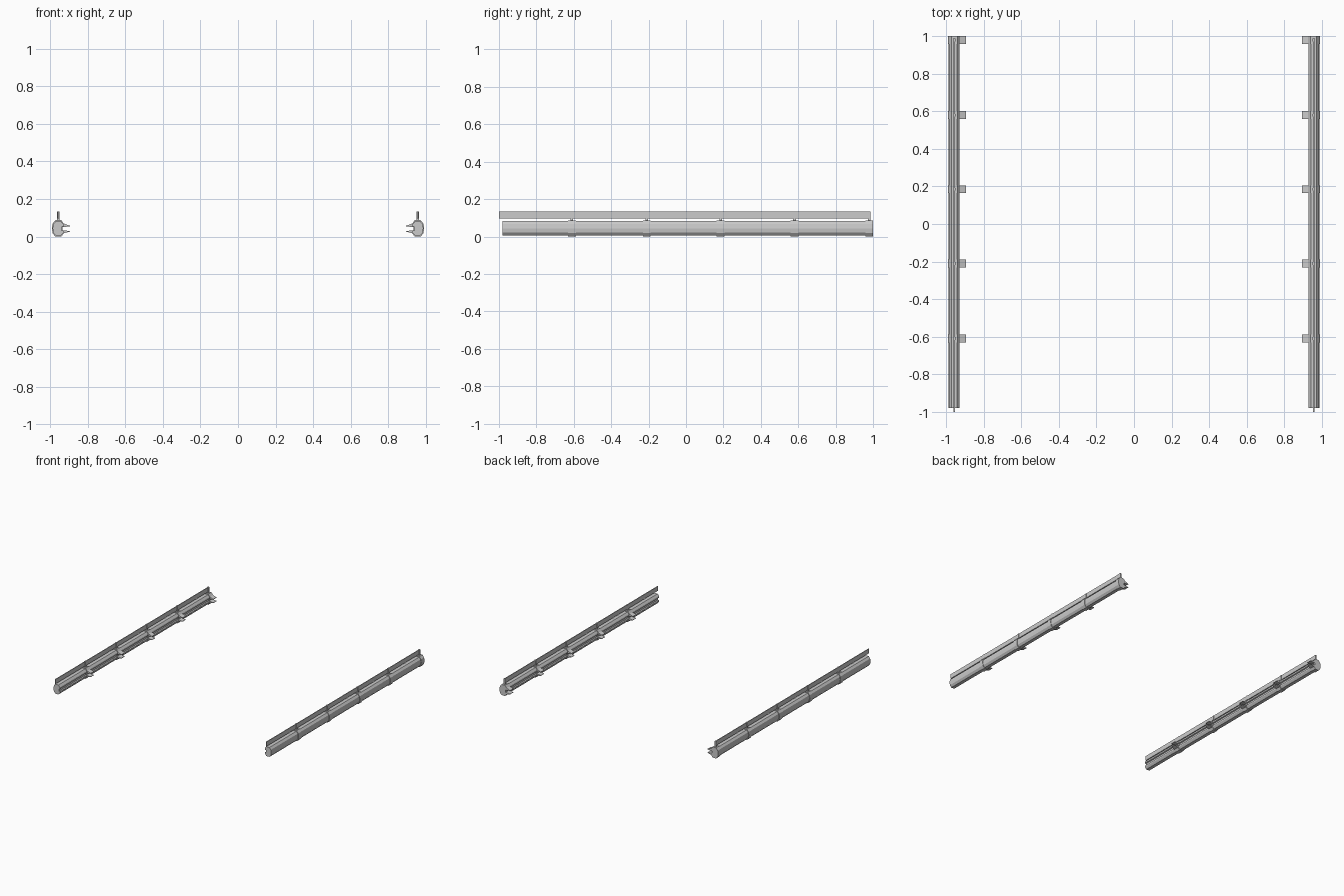
import bpy, bmesh

if "Cube" in bpy.data.objects:
    bpy.data.objects.remove(bpy.data.objects["Cube"])

CX = 0.957
STATIONS = [-0.61, -0.21, 0.185, 0.58, 0.98]


def extrude_y(name, pts, y0, y1, side):
    """Extrude an (x, z) outline along y; x runs outward from the tube centre."""
    bm = bmesh.new()
    a = [bm.verts.new((side * (CX + x), y0, z)) for x, z in pts]
    b = [bm.verts.new((side * (CX + x), y1, z)) for x, z in pts]
    bm.faces.new(a)
    bm.faces.new(b)
    n = len(pts)
    for i in range(n):
        bm.faces.new((a[i], a[(i + 1) % n], b[(i + 1) % n], b[i]))
    bmesh.ops.recalc_face_normals(bm, faces=bm.faces)
    me = bpy.data.meshes.new(name)
    bm.to_mesh(me)
    bm.free()
    ob = bpy.data.objects.new(name, me)
    bpy.context.collection.objects.link(ob)
    return ob


# Tube outline: faceted oval with a shallow channel facing inward
TUBE = [(-0.014, 0.086), (0.014, 0.086), (0.027, 0.070), (0.030, 0.048),
        (0.027, 0.025), (0.014, 0.009), (-0.014, 0.009), (-0.027, 0.025),
        (-0.028, 0.035), (-0.018, 0.037), (-0.018, 0.055), (-0.028, 0.058),
        (-0.027, 0.070)]
# Bracket outline: slightly larger band with two inward prongs
BRACKET = [(-0.016, 0.091), (0.016, 0.091), (0.031, 0.072), (0.034, 0.048),
           (0.031, 0.023), (0.016, 0.004), (-0.016, 0.004), (-0.030, 0.022),
           (-0.062, 0.030), (-0.062, 0.033), (-0.030, 0.037), (-0.022, 0.037),
           (-0.022, 0.055), (-0.030, 0.055), (-0.062, 0.058), (-0.062, 0.062),
           (-0.030, 0.073)]


def box(x0, x1, z0, z1):
    return [(x0, z0), (x1, z0), (x1, z1), (x0, z1)]


for side, label in ((-1, "left"), (1, "right")):
    extrude_y(f"{label}_tube", TUBE, -0.98, 0.995, side)
    # Thin raised strip
    extrude_y(f"{label}_strip", box(-0.003, 0.003, 0.100, 0.137), -1.0, 0.975, side)
    for i, y in enumerate(STATIONS):
        extrude_y(f"{label}_bracket_{i}", BRACKET, y - 0.021, min(y + 0.021, 1.0), side)
        # Upright that carries the strip
        extrude_y(f"{label}_post_{i}", box(-0.006, 0.006, 0.085, 0.137),
                  y - 0.007, y + 0.007, side)

# Settle exactly on the ground
for ob in bpy.context.collection.objects:
    ob.location.z -= 0.004
